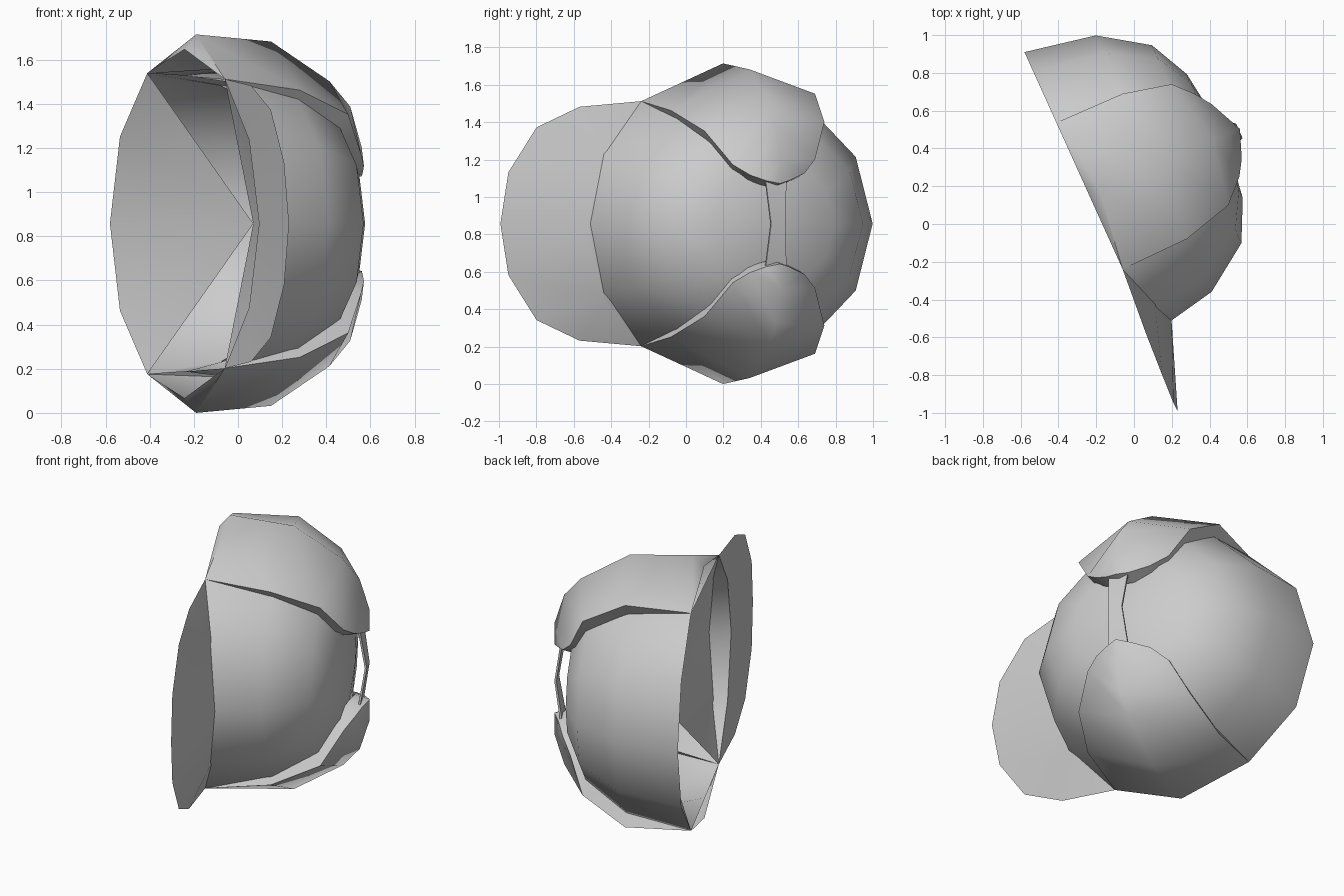
import bpy, math
from mathutils import Vector

if "Cube" in bpy.data.objects:
    bpy.data.objects.remove(bpy.data.objects["Cube"])

# Cap frame: f runs back-to-front along the rim, u is the crown's up, s is sideways.
ORIGIN = Vector((-0.58, 0.91, 0.857))
FRONT = Vector((0.412, -0.911, 0))
UP = Vector((0.911, 0.412, 0))
SIDE = Vector((0, 0, 1))

grey = bpy.data.materials.new("plain grey")
grey.diffuse_color = (0.6, 0.6, 0.6, 1)
grey.use_nodes = True
grey.node_tree.nodes["Principled BSDF"].inputs["Base Color"].default_value = grey.diffuse_color


def cap(f, u, s):
    return ORIGIN + FRONT * f + UP * u + SIDE * s


def build(name, points, faces, angle=50):
    mesh = bpy.data.meshes.new(name)
    mesh.from_pydata([cap(*p) for p in points], [], faces)
    mesh.materials.append(grey)
    obj = bpy.data.objects.new(name, mesh)
    bpy.context.collection.objects.link(obj)
    bpy.ops.object.select_all(action='DESELECT')
    obj.select_set(True)
    bpy.context.view_layer.objects.active = obj
    bpy.ops.object.mode_set(mode='EDIT')
    bpy.ops.mesh.select_all(action='SELECT')
    bpy.ops.mesh.remove_doubles(threshold=0.0005)
    bpy.ops.mesh.normals_make_consistent(inside=False)
    bpy.ops.object.mode_set(mode='OBJECT')
    bpy.ops.object.shade_smooth_by_angle(angle=math.radians(angle))
    return obj


def ring(radius, height, n=12):
    pts = []
    for i in range(n):
        a = 2 * math.pi * i / n
        squash = 0.96 if math.cos(a) > -0.2 else 0.925   # a touch narrower in front
        pts.append((0.82 - radius * math.cos(a), height, radius * math.sin(a) * squash))
    return pts


# Rim: straight along the sides, where the flaps fold away
rim = ring(0.82, 0)
for m, back, mid, front in ((1, 2, 3, 4), (-1, 10, 9, 8)):
    rim[front] = (1.262, 0, 0.655 * m)
    rim[mid] = (0.835, 0, 0.67 * m)

# Crown: twelve-sided dome
profile = [(0.82, 0), (0.745, 0.38), (0.575, 0.63), (0.36, 0.735)]
pts, faces = list(rim), []
for r, h in profile[1:]:
    pts += ring(r, h)
pts.append((0.82, 0.785, 0))
for j in range(len(profile) - 1):
    for i in range(12):
        k = (i + 1) % 12
        faces.append((j * 12 + i, j * 12 + k, j * 12 + 12 + k, j * 12 + 12 + i))
top = (len(profile) - 1) * 12
faces += [(top + i, top + (i + 1) % 12, len(pts) - 1) for i in range(12)]
build("crown", pts, faces)

# Lining: shallow fans inside the back and the front, meeting at one point
apex = (0.82, 0.342, 0)
seam = [(1.515, 0.075, 0.395), (1.633, 0.118, 0), (1.515, 0.075, -0.395)]
fans = {"back_lining": [rim[i % 12] for i in range(10, 15)],
        "front_lining": [rim[4]] + seam + [rim[8]]}
for name, arc in fans.items():
    build(name, arc + [apex], [(i, i + 1, 5) for i in range(4)], 35)

# Brim: wedge with a drooping front edge
pts, faces = [], []
for m in (1, -1):
    b = len(pts)
    half = [rim[4], (1.612, -0.027, 0.625), (1.858, -0.04, 0.515), (2.02, -0.047, 0.275),
            (2.068, -0.045, 0), seam[0], seam[1], rim[5], rim[6]]
    pts += [(f, u, s * m) for f, u, s in half]
    for j, mid in ((5, 6), (7, 8)):
        for face in ((0, 1, j), (1, 2, j), (2, 3, j), (3, 4, mid, j)):
            faces.append(tuple(b + v for v in face))
    faces += [(b, b + 7, b + 5), (b + 5, b + 7, b + 8, b + 6)]
build("brim", pts, faces, 25)

# Ear flaps folded up over the crown: rows of back edge, middle, front edge
rows = [
    [rim[2], (0.81, 0.062, 0.857), rim[4]],
    [(0.415, 0.383, 0.695), (0.82, 0.43, 0.825), (1.256, 0.376, 0.605)],
    [(0.476, 0.64, 0.545), (0.83, 0.716, 0.645), (1.183, 0.65, 0.495)],
    [(0.571, 0.729, 0.345), (0.84, 0.815, 0.53), (1.07, 0.765, 0.315)],
    [(0.66, 0.79, 0.27), (0.84, 0.872, 0.345), (0.99, 0.815, 0.26)],
    [(0.773, 0.836, 0.23), (0.84, 0.872, 0.215), (0.91, 0.845, 0.23)],
]
for m, name in ((1, "upper_ear_flap"), (-1, "lower_ear_flap")):
    pts = [(f, u, s * m) for row in rows for f, u, s in row]
    faces = []
    for r in range(len(rows) - 1):
        for c in range(2):
            a = r * 3 + c
            faces.append((a, a + 1, a + 4, a + 3))
    # skirt from the bulge in to the rim
    pts.append((0.82, 0, 0.79 * m))
    faces += [(0, 18, 1), (1, 18, 2)]
    # turned-in hem that meets the crown along the back, tip and front edges
    border = [0, 3, 6, 9, 12, 15, 16, 17, 14, 11, 8, 5, 2]
    for k, v in enumerate(border):
        t = 0 if v in (0, 2) else 0.1
        f, u, s = pts[v]
        pts.append((f + (0.82 - f) * t, u * (1 - t), s * (1 - t)))
        if k:
            faces.append((border[k - 1], v, 19 + k, 18 + k))
    build(name, pts, faces, 50)

# Strap tying the flaps together over the crown
pts, faces = [], []
for s, u, f0, f1 in ((-0.225, 0.83, 0.785, 0.905), (0, 0.865, 0.805, 0.89),
                     (0.225, 0.83, 0.785, 0.905)):
    pts += [(f0, u, s), (f1, u, s), (f1, u - 0.012, s), (f0, u - 0.012, s)]
for j in (0, 4):
    for i in range(4):
        k = (i + 1) % 4
        faces.append((j + i, j + k, j + 4 + k, j + 4 + i))
faces += [(0, 1, 2, 3), (8, 9, 10, 11)]
build("strap", pts, faces, 30)
